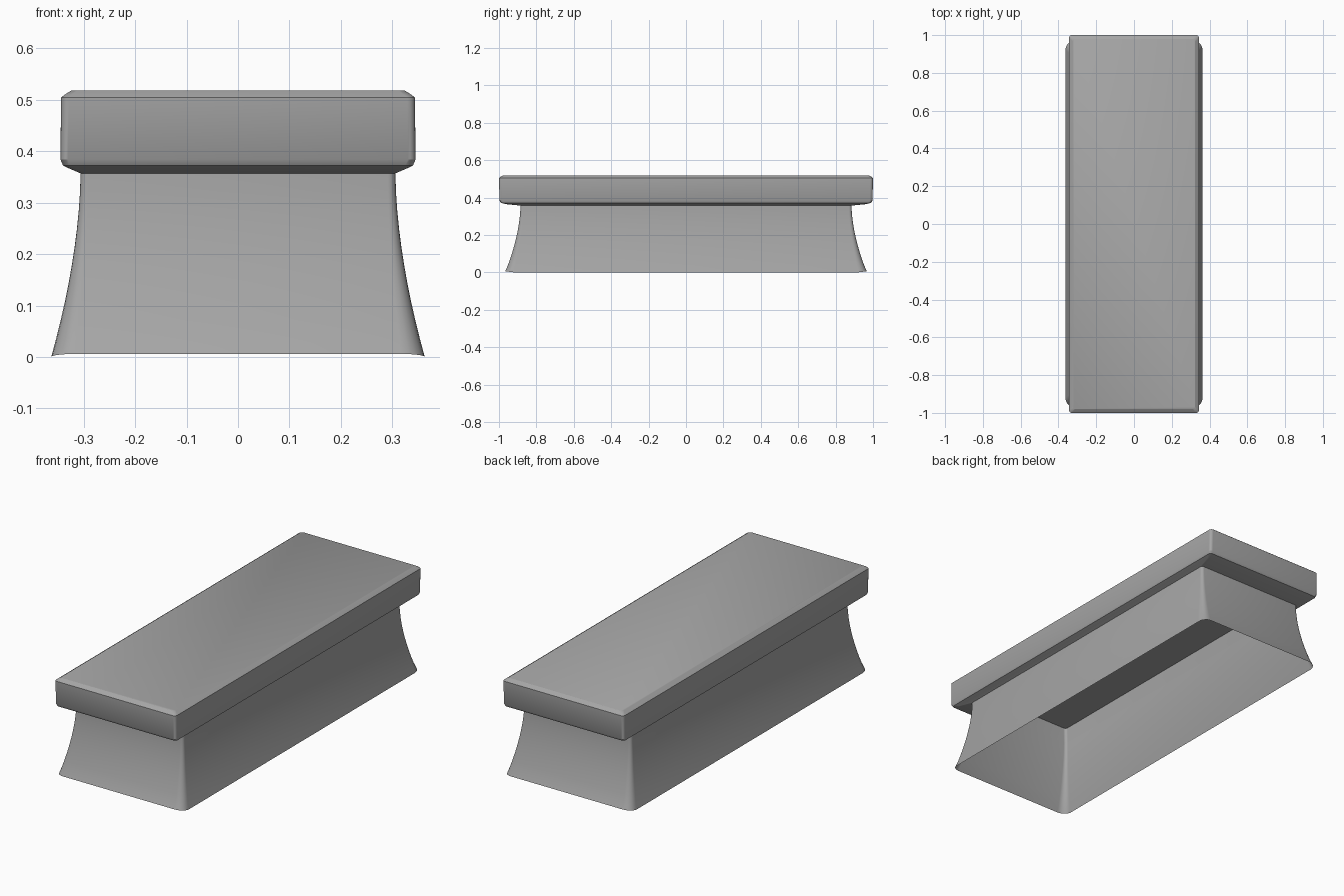
import bpy
import bmesh
from math import cos, sin, pi

cube = bpy.data.objects.get("Cube")
if cube:
    bpy.data.objects.remove(cube, do_unlink=True)

grey = bpy.data.materials.new("grey_plastic")
grey.use_nodes = True
grey.diffuse_color = (0.38, 0.38, 0.38, 1)
grey.node_tree.nodes["Principled BSDF"].inputs["Base Color"].default_value = (0.38, 0.38, 0.38, 1)

CORNER_STEPS = 5


def outline(hx, hy, r, z, end_lift=0):
    """Rounded rectangle, counter-clockwise; end_lift raises the short ends."""
    points = []
    for k, (sx, sy) in enumerate([(1, 1), (-1, 1), (-1, -1), (1, -1)]):
        for i in range(CORNER_STEPS + 1):
            a = (k + i / CORNER_STEPS) * pi / 2
            x = sx * (hx - r) + r * cos(a)
            y = sy * (hy - r) + r * sin(a)
            points.append((x, y, z + end_lift * abs(sin(a))))
    return points


def loft(name, outlines, flip=False):
    """Skin a stack of outlines and close the last one."""
    bm = bmesh.new()
    rings = [[bm.verts.new(p) for p in ring] for ring in outlines]
    for low, high in zip(rings, rings[1:]):
        for i in range(len(low)):
            j = (i + 1) % len(low)
            bm.faces.new((low[i], low[j], high[j], high[i]))
    bm.faces.new(rings[-1])
    if flip:
        bmesh.ops.reverse_faces(bm, faces=bm.faces[:])
    mesh = bpy.data.meshes.new(name)
    bm.to_mesh(mesh)
    bm.free()
    mesh.materials.append(grey)
    obj = bpy.data.objects.new(name, mesh)
    bpy.context.collection.objects.link(obj)
    bpy.ops.object.select_all(action="DESELECT")
    bpy.context.view_layer.objects.active = obj
    obj.select_set(True)
    bpy.ops.object.shade_smooth_by_angle(angle=pi / 6)
    return obj


# Flared hollow skirt, open at the bottom
SKIRT_TOP = 0.357
STEPS = 10
skirt = []
for n in range(STEPS + 1):
    t = n / STEPS
    flare = (1 - t) ** 1.75
    skirt.append(outline(0.306 + 0.057 * flare, 0.885 + 0.082 * flare,
                         0.015 + 0.03 * flare, SKIRT_TOP * t,
                         0.006 if n == 0 else 0))

# Overhanging slab with a softened lower edge and bevelled top
slab = [
    outline(0.325, 0.965, 0.015, 0.365),
    outline(0.340, 0.990, 0.015, 0.372),
    outline(0.345, 0.997, 0.015, 0.384),
    outline(0.344, 1.000, 0.015, 0.504),
    outline(0.338, 0.994, 0.015, 0.509),
    outline(0.324, 0.980, 0.012, 0.518),
]
loft("outer_shell", skirt + slab)

# Recess inside the slab, seen through the open bottom
loft("inner_recess", [
    outline(0.306, 0.885, 0.015, SKIRT_TOP),
    outline(0.300, 0.880, 0.015, 0.435),
], flip=True)
